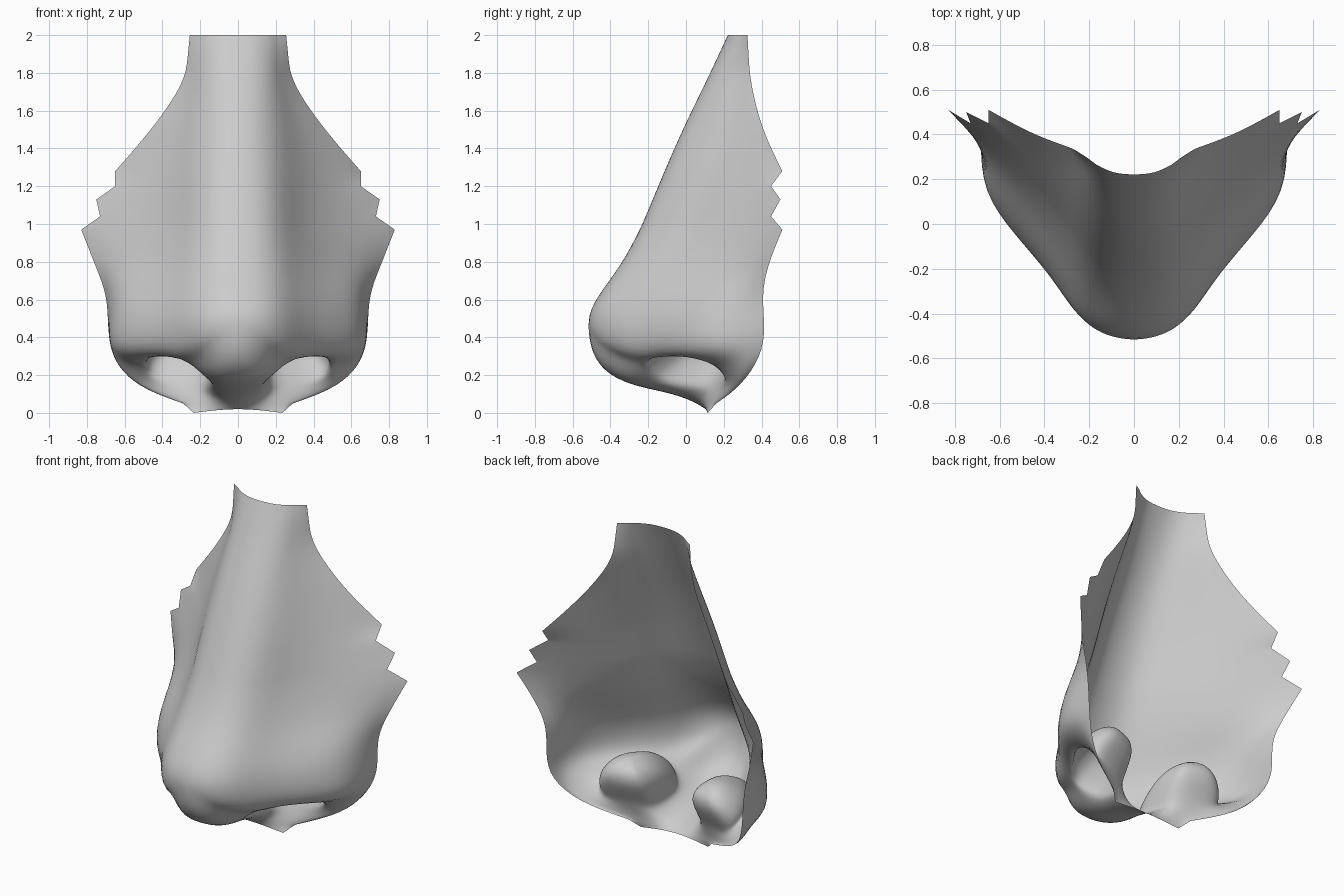
import bpy, bmesh
from mathutils import Vector

# Half sections of bridge and flank: height, then (x, y) from centre line to outer edge
SECTIONS = [
    (.62, [(0, -.475), (.13, -.455), (.24, -.37), (.35, -.2), (.5, -.01), (.65, .15), (.69, .40)]),
    (.78, [(0, -.35), (.13, -.33), (.24, -.245), (.33, -.09), (.45, .085), (.6, .25), (.755, .43)]),
    (.97, [(0, -.25), (.13, -.23), (.235, -.14), (.33, .03), (.46, .19), (.63, .35), (.83, .51)]),
    (1.28, [(0, -.12), (.12, -.1), (.22, -.02), (.3, .11), (.39, .24), (.51, .37), (.65, .51)]),
    (1.5, [(0, -.025), (.11, -.005), (.2, .065), (.265, .16), (.32, .25), (.38, .325), (.455, .40)]),
    (1.75, [(0, .1), (.09, .115), (.155, .15), (.195, .195), (.22, .24), (.25, .29), (.28, .34)]),
    (2.0, [(0, .22), (.08, .225), (.13, .245), (.17, .265), (.2, .29), (.23, .31), (.255, .325)]),
]
# Stepped outer edge of the cheek flaps
EDGE = {.97: (.83, .51), 1.04: (.73, .45), 1.13: (.75, .50), 1.2: (.65, .45), 1.28: (.65, .51)}
HEIGHTS = [.62, .78, .97, 1.04, 1.13, 1.2, 1.28, 1.5, 1.75, 1.88, 2.0]

# Three loops around the nostril: centre line / wing edge, rounded lobe, nostril rim
OUTER = [(0, .10, .03), (0, -.08, .105), (0, -.28, .135), (0, -.45, .22), (0, -.535, .35),
         (0, -.54, .49), (.13, -.52, .49), (.25, -.44, .49), (.36, -.25, .48),
         (.54, -.05, .47), (.685, .15, .46), (.69, .42, .45),
         (.67, .40, .30), (.55, .29, .14), (.29, .16, .05), (.235, .115, 0)]
LOBE = [(.09, .09, .06), (.08, -.07, .11), (.09, -.22, .14), (.11, -.36, .17), (.14, -.43, .24),
        (.16, -.475, .35), (.22, -.435, .34), (.31, -.32, .32), (.41, -.18, .325),
        (.55, -.03, .32), (.67, .13, .31), (.685, .29, .29),
        (.62, .3, .19), (.49, .245, .12), (.32, .165, .08), (.22, .12, .065)]
RIM = [(.165, .1, .12), (.145, -.03, .135), (.145, -.12, .155), (.18, -.17, .18), (.215, -.2, .205),
       (.25, -.21, .23), (.29, -.19, .255), (.33, -.16, .275), (.38, -.08, .285),
       (.43, -.01, .285), (.465, .07, .265), (.48, .14, .23),
       (.46, .19, .185), (.41, .2, .155), (.32, .18, .14), (.23, .15, .13)]
# Nostril pocket: loop centre and scale, running up and back to a rounded end
POCKET = [((.305, .01, .25), 1.05), ((.29, .06, .31), .95), ((.265, .12, .37), .75), ((.25, .16, .41), .42)]


def section(z):
    """Interpolated half section at height z."""
    for (z0, a), (z1, b) in zip(SECTIONS, SECTIONS[1:]):
        if z <= z1:
            t = (z - z0) / (z1 - z0)
            pts = [Vector((*p, z)).lerp(Vector((*q, z)), t) for p, q in zip(a, b)]
            break
    if z in EDGE:
        pts[-1] = Vector((*EDGE[z], z))
    return pts


bm = bmesh.new()
crease = bm.verts.layers.float.new("crease_vert")


def add(points):
    return [bm.verts.new(p) for p in points]


def bridge(a, b):
    n = len(a)
    for i in range(n):
        j = (i + 1) % n
        bm.faces.new((a[i], b[i], b[j], a[j]))


# Nostril surround and pocket
loops = [add(OUTER), add(LOBE), add(RIM)]
rim_c = Vector((.3, 0, .2))
for c, s in POCKET:
    loops.append(add([Vector(c) + (Vector(p) - rim_c) * s for p in RIM]))
for a, b in zip(loops, loops[1:]):
    bridge(a, b)
end = bm.verts.new((.25, .18, .42))
last = loops[-1]
for i in range(16):
    bm.faces.new((last[i], end, last[(i + 1) % 16]))

# Bridge and flanks
row = loops[0][5:12]
for z in HEIGHTS:
    new = add(section(z))
    for j in range(6):
        bm.faces.new((row[j], row[j + 1], new[j + 1], new[j]))
    if z in EDGE or z == 2.0:
        new[-1][crease] = 1.0
    row = new
for i in (14, 15):
    loops[0][i][crease] = 1.0

mesh = bpy.data.meshes.new("nose")
for f in bm.faces:
    f.smooth = True
bm.to_mesh(mesh)
bm.free()
nose = bpy.data.objects.new("nose", mesh)
bpy.context.collection.objects.link(nose)

# Mirror the half and smooth it
mir = nose.modifiers.new("mirror", 'MIRROR')
mir.use_clip = True
mir.merge_threshold = .001
sub = nose.modifiers.new("smooth", 'SUBSURF')
sub.levels = sub.render_levels = 2
